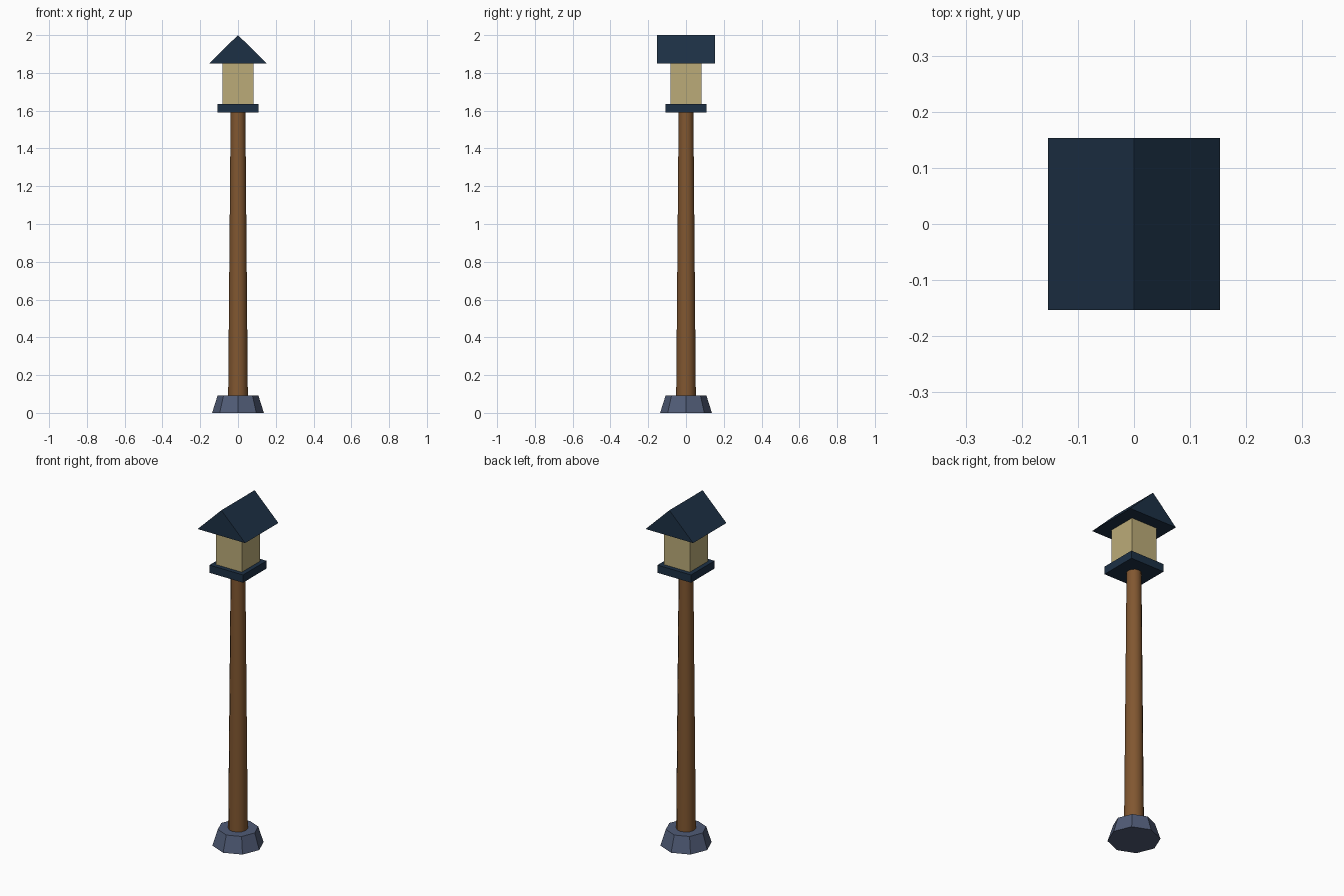
import bpy, bmesh
from math import radians

if "Cube" in bpy.data.objects:
    bpy.data.objects.remove(bpy.data.objects["Cube"])


def material(name, rgb):
    m = bpy.data.materials.new(name)
    m.diffuse_color = (*rgb, 1)
    m.use_nodes = True
    m.node_tree.nodes["Principled BSDF"].inputs["Base Color"].default_value = m.diffuse_color
    return m


NAVY = material("navy_metal", (0.012, 0.03, 0.06))
WOOD = material("brown_wood", (0.22, 0.095, 0.03))
STONE = material("blue_grey_stone", (0.08, 0.105, 0.18))
GLASS = material("warm_glass", (0.5, 0.41, 0.19))


def tapered(name, sides, r_bottom, r_top, z0, z1, mat):
    bpy.ops.mesh.primitive_cone_add(vertices=sides, radius1=r_bottom, radius2=r_top,
                                    depth=z1 - z0, location=(0, 0, (z0 + z1) / 2))
    ob = bpy.context.object
    ob.name = name
    ob.data.materials.append(mat)
    return ob


def box(name, half, z0, z1, mat):
    bpy.ops.mesh.primitive_cube_add(size=1, location=(0, 0, (z0 + z1) / 2))
    ob = bpy.context.object
    ob.name = name
    ob.scale = (2 * half, 2 * half, z1 - z0)
    bpy.ops.object.transform_apply(location=False, rotation=False, scale=True)
    ob.data.materials.append(mat)


def gable(name, half, z0, z1, mat):
    # triangular profile extruded front to back
    bm = bmesh.new()
    profile = [(-half, z0), (half, z0), (0, z1)]
    face = bm.faces.new([bm.verts.new((x, -half, z)) for x, z in profile])
    ext = bmesh.ops.extrude_face_region(bm, geom=[face], use_keep_orig=True)
    new = [v for v in ext["geom"] if isinstance(v, bmesh.types.BMVert)]
    bmesh.ops.translate(bm, verts=new, vec=(0, 2 * half, 0))
    bmesh.ops.recalc_face_normals(bm, faces=bm.faces)
    me = bpy.data.meshes.new(name)
    bm.to_mesh(me)
    bm.free()
    me.materials.append(mat)
    bpy.context.collection.objects.link(bpy.data.objects.new(name, me))


# Octagonal foot and tapered post
tapered("base", 8, 0.137, 0.108, 0, 0.092, STONE)
tapered("post", 12, 0.052, 0.039, 0.092, 1.59, WOOD)
bpy.ops.object.shade_smooth_by_angle(angle=radians(35))

# Lantern head
box("lantern_tray", 0.108, 1.59, 1.635, NAVY)
box("lantern_glass", 0.083, 1.635, 1.85, GLASS)
gable("roof", 0.153, 1.85, 2.0, NAVY)
